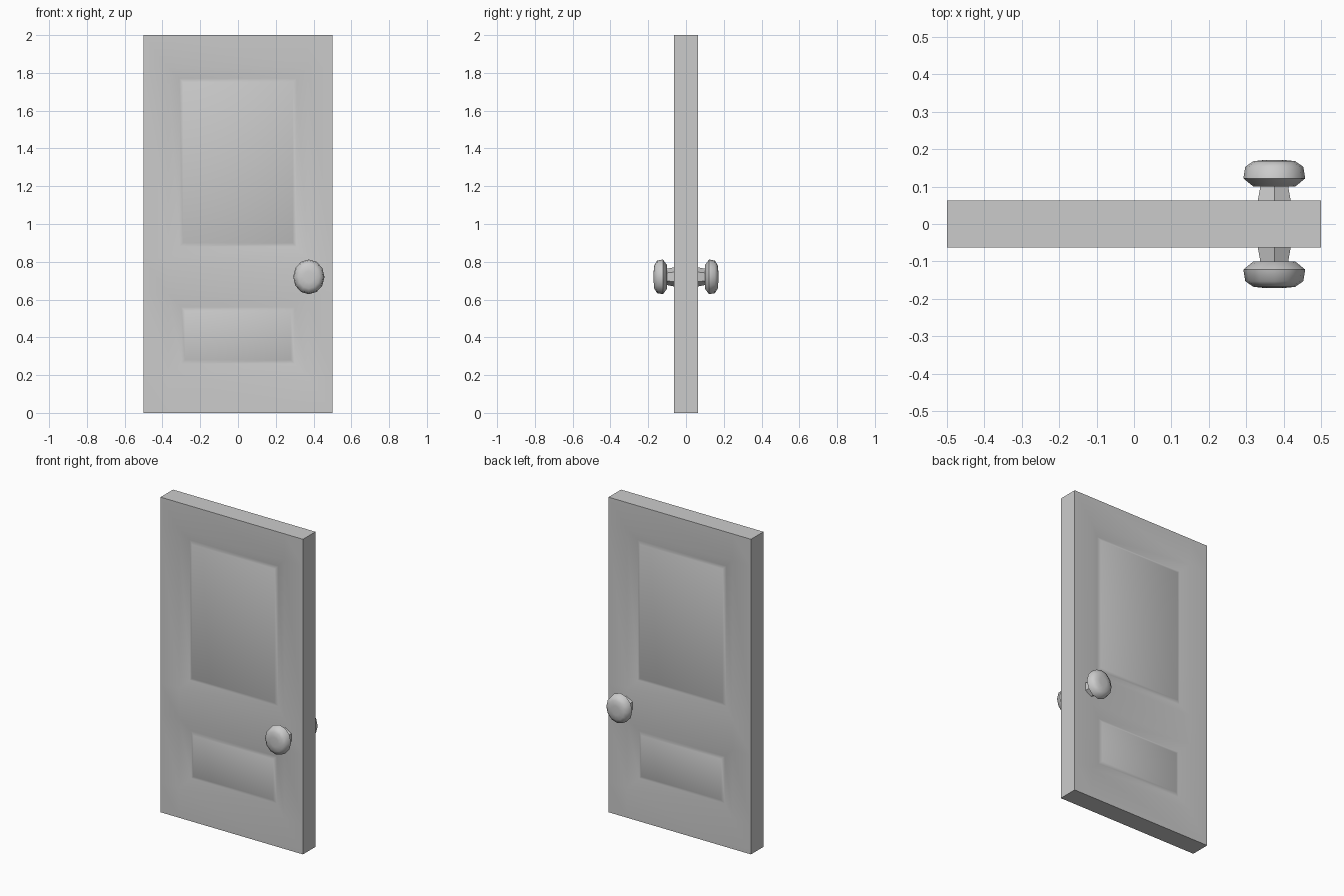
import bpy, bmesh, math
from mathutils import Matrix

cube = bpy.data.objects.get("Cube")
if cube:
    bpy.data.objects.remove(cube, do_unlink=True)

grey = bpy.data.materials.new("plain grey")
grey.use_nodes = True
grey.diffuse_color = (0.6, 0.6, 0.6, 1)
grey.node_tree.nodes["Principled BSDF"].inputs["Base Color"].default_value = (0.6, 0.6, 0.6, 1)

HALF = 0.0625  # half the slab thickness


def finish(bm, name, angle):
    bmesh.ops.recalc_face_normals(bm, faces=bm.faces)
    mesh = bpy.data.meshes.new(name)
    bm.to_mesh(mesh)
    bm.free()
    mesh.materials.append(grey)
    obj = bpy.data.objects.new(name, mesh)
    bpy.context.collection.objects.link(obj)
    bpy.ops.object.select_all(action='DESELECT')
    obj.select_set(True)
    bpy.context.view_layer.objects.active = obj
    bpy.ops.object.shade_smooth_by_angle(angle=math.radians(angle))
    return obj


def cut(bm, point, normal):
    bmesh.ops.bisect_plane(bm, geom=bm.verts[:] + bm.edges[:] + bm.faces[:],
                           plane_co=point, plane_no=normal)


# Door slab: cut the box into rails and stiles
bm = bmesh.new()
bmesh.ops.create_cube(bm, size=1, matrix=Matrix.Translation((0, 0, 1)) @ Matrix.Diagonal((1, 2 * HALF, 2, 1)))
for x in (-0.37, 0.37):
    cut(bm, (x, 0, 0), (1, 0, 0))
for z in (0.19, 0.63, 0.82, 1.83):
    cut(bm, (0, 0, z), (0, 0, 1))
# Each panel dips to a groove, then rises to a raised field
for low, high, width in ((0.19, 0.63, 0.07), (0.82, 1.83, 0.06)):
    panels = []
    for f in bm.faces:
        c = f.calc_center_median()
        if abs(f.normal.y) > 0.9 and abs(c.x) < 0.1 and low < c.z < high:
            panels.append(f)
    for thickness, depth in ((width, -0.024), (0.02, 0.009)):
        bmesh.ops.inset_individual(bm, faces=panels, thickness=thickness, depth=depth, use_even_offset=True)
finish(bm, "door_slab", 60)


# Turned parts: profile of (radius, distance from the slab centre)
def turned(name, profile, sides, side, squash, angle):
    bm = bmesh.new()
    rings = []
    for r, d in profile:
        ring = []
        for i in range(sides):
            a = math.tau * i / sides
            ring.append(bm.verts.new((0.375 + r * squash * math.sin(a), side * d, 0.72 + r * math.cos(a))))
        rings.append(ring)
    for a, b in zip(rings, rings[1:]):
        for i in range(sides):
            j = (i + 1) % sides
            bm.faces.new((a[i], a[j], b[j], b[i]))
    bm.faces.new(rings[0])
    bm.faces.new(rings[-1])
    return finish(bm, name, angle)


STEM = [(0.053, HALF - 0.01), (0.042, 0.105)]
HEAD = [(0.062, 0.1), (0.092, 0.122), (0.086, 0.153), (0.062, 0.168), (0.03, 0.171)]
for label, side in (("front", -1), ("back", 1)):
    turned(label + "_knob_stem", STEM, 6, side, 1, 30)
    turned(label + "_knob", HEAD, 12, side, 0.9, 50)
